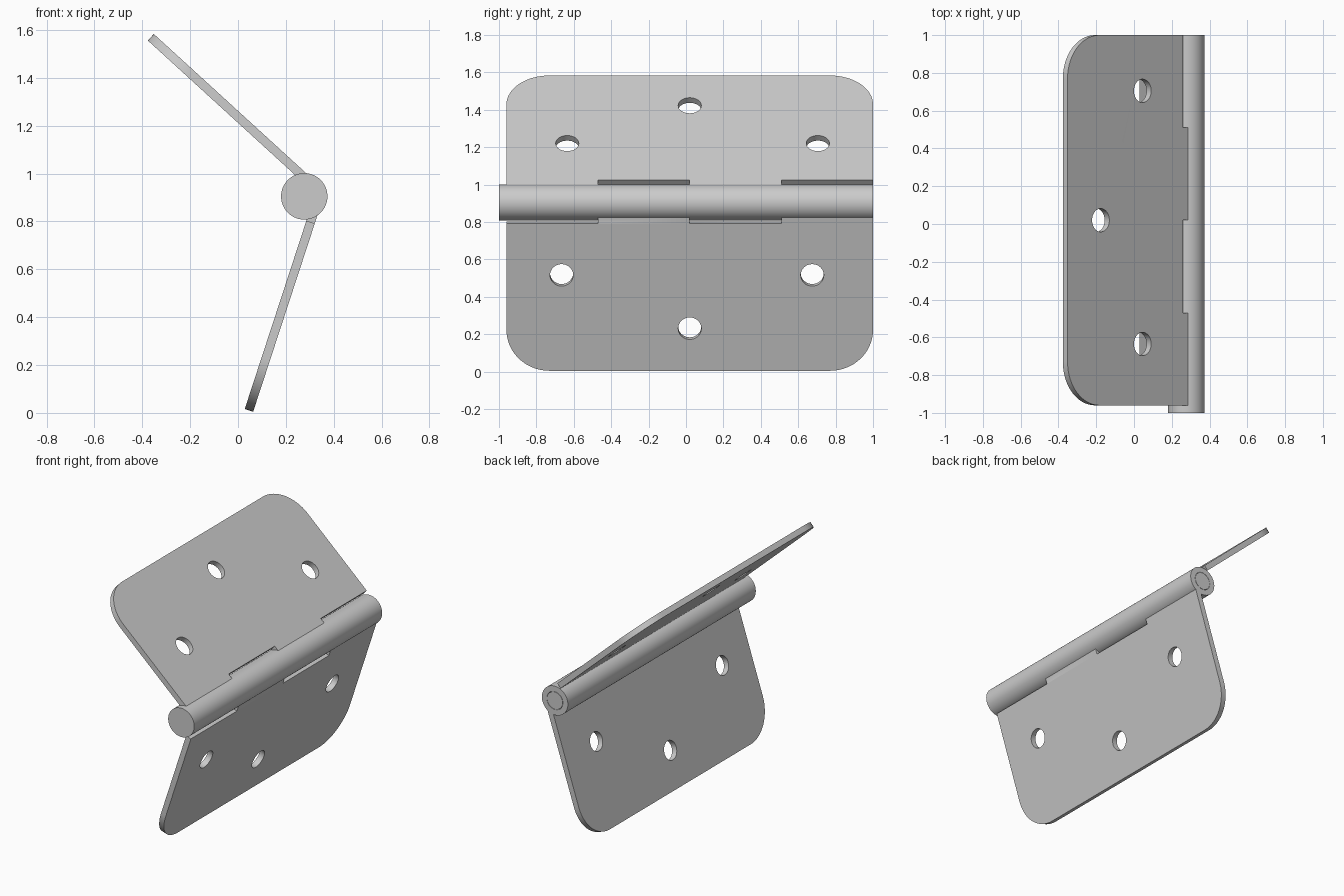
import bpy, bmesh
from math import sin, cos, pi, hypot
from mathutils import Matrix, Vector

if "Cube" in bpy.data.objects:
    bpy.data.objects.remove(bpy.data.objects["Cube"])

AX, AZ = 0.277, 0.905        # hinge axis, running along y
MID, HALF = 0.02, 0.98       # middle and half length of the leaves in y
R, T = 0.097, 0.037          # barrel radius, sheet thickness
LEN, CORNER = 0.922, 0.23    # leaf reach from the axis, corner radius
TAB, NOTCH = 0.055, 0.094    # inner edge at knuckles / at notches


def smooth(ob):
    bpy.ops.object.select_all(action='DESELECT')
    bpy.context.view_layer.objects.active = ob
    ob.select_set(True)
    bpy.ops.object.shade_smooth_by_angle(angle=0.6)


def arc(cx, cy, r, a0, a1, n):
    return [(cx + r * cos(a0 + (a1 - a0) * i / n),
             cy + r * sin(a0 + (a1 - a0) * i / n)) for i in range(n + 1)]


def lathe(name, profile, closed, sides=64):
    """Turn a (radius, y) profile around the hinge axis."""
    bm = bmesh.new()
    rings = []
    for r, y in profile:
        rings.append([bm.verts.new((AX + r * cos(2 * pi * i / sides), y,
                                    AZ + r * sin(2 * pi * i / sides)))
                      for i in range(sides)])
    pairs = list(zip(rings, rings[1:]))
    if closed:
        pairs.append((rings[-1], rings[0]))
    else:
        bm.faces.new(rings[0])
        bm.faces.new(rings[-1])
    for a, b in pairs:
        for i in range(sides):
            j = (i + 1) % sides
            bm.faces.new((a[i], a[j], b[j], b[i]))
    bmesh.ops.recalc_face_normals(bm, faces=bm.faces)
    me = bpy.data.meshes.new(name)
    bm.to_mesh(me)
    bm.free()
    ob = bpy.data.objects.new(name, me)
    bpy.context.collection.objects.link(ob)
    smooth(ob)


def leaf(name, dx, dz, side):
    """Plate with rounded outer corners, notches and three screw holes."""
    c = HALF - CORNER
    outline = [(-HALF, TAB), (-HALF / 2, TAB), (-HALF / 2, NOTCH), (0, NOTCH),
               (0, TAB), (HALF / 2, TAB), (HALF / 2, NOTCH), (HALF, NOTCH)]
    outline += arc(c, LEN - CORNER, CORNER, 0, pi / 2, 16)
    outline += arc(-c, LEN - CORNER, CORNER, pi / 2, pi, 16)
    loops = [outline]
    for x, s in ((-0.655, 0.384), (0.685, 0.384), (0, 0.684)):
        loops.append(arc(x, s, 0.062, 0, 2 * pi, 32)[:-1])
    cu = bpy.data.curves.new(name, 'CURVE')
    cu.dimensions, cu.fill_mode, cu.extrude = '2D', 'BOTH', T / 2
    for pts in loops:
        sp = cu.splines.new('POLY')
        sp.points.add(len(pts) - 1)
        for p, (x, y) in zip(sp.points, pts):
            p.co = (x, y, 0, 1)
        sp.use_cyclic_u = True
    ob = bpy.data.objects.new(name, cu)
    bpy.context.collection.objects.link(ob)
    bpy.context.view_layer.objects.active = ob
    bpy.ops.object.select_all(action='DESELECT')
    ob.select_set(True)
    bpy.ops.object.convert(target='MESH')
    ob = bpy.context.view_layer.objects.active
    # swing the plate about the hinge axis
    d = Vector((dx, 0, dz)) / hypot(dx, dz)
    along = Vector((0, side, 0))
    n = along.cross(d)
    m = Matrix((along, d, n)).transposed().to_4x4()
    m.translation = Vector((AX, MID, AZ)) + n * 0.0585
    ob.data.transform(m)
    bm = bmesh.new()
    bm.from_mesh(ob.data)
    bmesh.ops.remove_doubles(bm, verts=bm.verts, dist=1e-5)
    bmesh.ops.recalc_face_normals(bm, faces=bm.faces)
    bm.to_mesh(ob.data)
    bm.free()
    smooth(ob)


# two identical leaves, the lower one turned end for end
leaf("upper_leaf", -0.738, 0.674, 1)
leaf("lower_leaf", -0.311, -0.950, -1)

# four rolled knuckles, alternating between the leaves
for k in range(4):
    y0 = MID - HALF + k * HALF / 2
    y1 = y0 + HALF / 2
    lathe(f"knuckle_{k + 1}", [(R, y0), (R, y1), (R - T, y1), (R - T, y0)], True)

# headed pin
lathe("hinge_pin", [(R, -1), (R, -0.96), (0.058, -0.96), (0.058, 1.0)], False)
